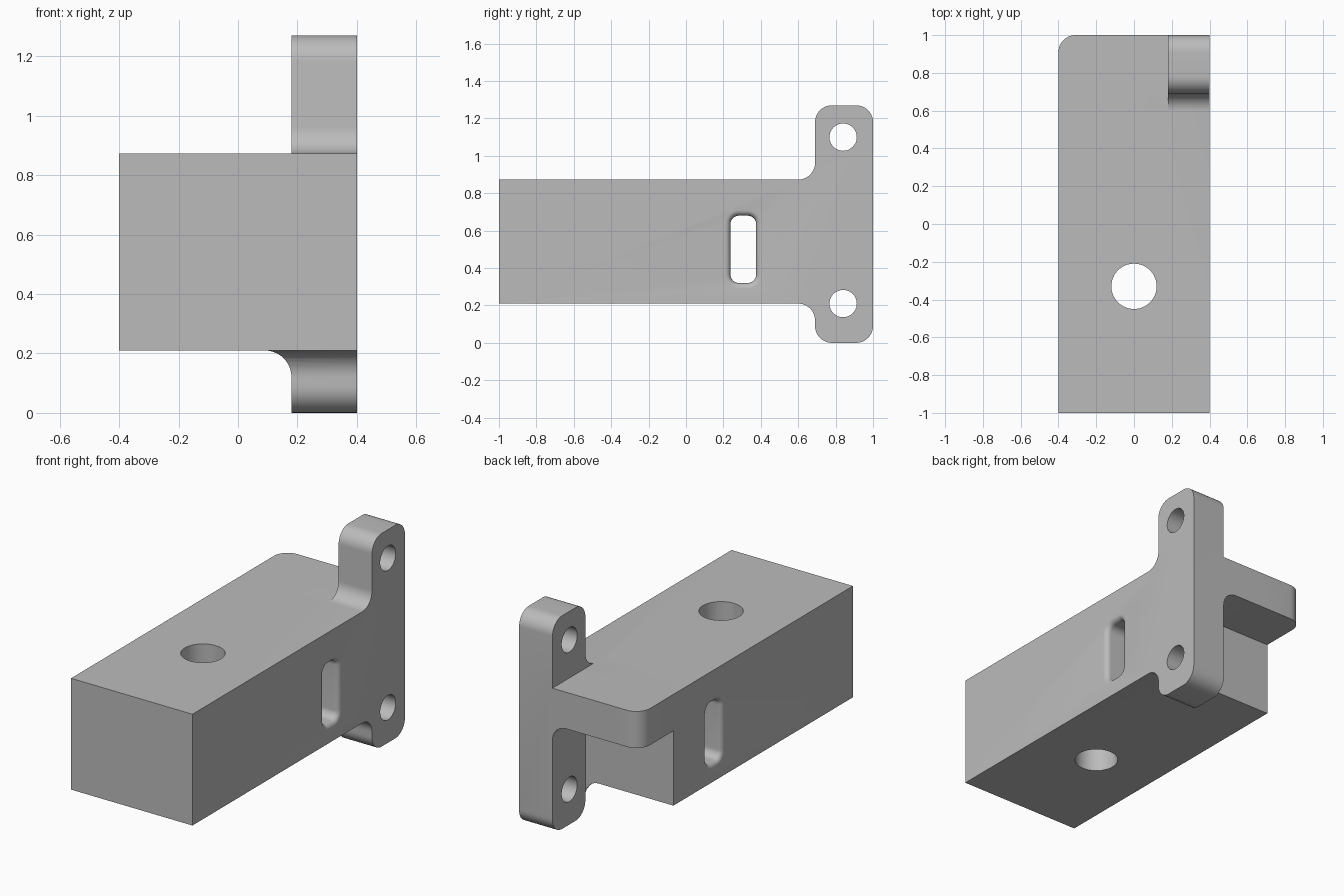
import bpy, bmesh, math
from mathutils import Vector

cube = bpy.data.objects.get("Cube")
if cube:
    bpy.data.objects.remove(cube, do_unlink=True)

grey = bpy.data.materials.new("plain_grey")
grey.use_nodes = True
COLOUR = (0.5, 0.5, 0.5, 1)
grey.diffuse_color = COLOUR
grey.node_tree.nodes["Principled BSDF"].inputs["Base Color"].default_value = COLOUR

R = 0.09                      # common fillet radius
BOTTOM, TOP = 0.21, 0.873     # block height range
INNER, STEP = 0.18, 0.69      # flange inner side and front side


def rounded(corners, steps=10):
    """Outline from (u, v, radius) corners, with arcs at rounded ones."""
    out = []
    for i, (u, v, r) in enumerate(corners):
        p = Vector((u, v))
        if r == 0:
            out.append(p)
            continue
        a = (Vector(corners[i - 1][:2]) - p).normalized()
        b = (Vector(corners[(i + 1) % len(corners)][:2]) - p).normalized()
        d = r / math.tan(a.angle(b) / 2)
        start, end = p + a * d, p + b * d
        centre = p + (a + b).normalized() * math.hypot(r, d)
        s, e = start - centre, end - centre
        sweep = s.angle(e)
        for k in range(steps + 1):
            t = sweep * k / steps
            out.append(centre + (s * math.sin(sweep - t) + e * math.sin(t)) / math.sin(sweep))
    return out


def circle(u, v, r, n=48):
    return [Vector((u + r * math.cos(math.tau * k / n), v + r * math.sin(math.tau * k / n)))
            for k in range(n)]


PLACE = {"x": lambda p, w: (w, p.x, p.y),
         "y": lambda p, w: (p.x, w, p.y),
         "z": lambda p, w: (p.x, p.y, w)}


def loft(name, axis, rings):
    """Closed solid through (outline, position) rings along an axis."""
    bm = bmesh.new()
    loops = [[bm.verts.new(PLACE[axis](p, w)) for p in outline] for outline, w in rings]
    for lo, hi in zip(loops, loops[1:]):
        for i in range(len(lo)):
            bm.faces.new((lo[i - 1], lo[i], hi[i], hi[i - 1]))
    bm.faces.new(loops[0])
    bm.faces.new(loops[-1])
    bmesh.ops.recalc_face_normals(bm, faces=bm.faces)
    mesh = bpy.data.meshes.new(name)
    bm.to_mesh(mesh)
    bm.free()
    obj = bpy.data.objects.new(name, mesh)
    bpy.context.collection.objects.link(obj)
    return obj


def prism(name, axis, outline, lo, hi):
    return loft(name, axis, [(outline, lo), (outline, hi)])


def cut(target, cutter):
    mod = target.modifiers.new("cut", "BOOLEAN")
    mod.operation, mod.solver, mod.object = "DIFFERENCE", "EXACT", cutter
    bpy.context.view_layer.objects.active = target
    bpy.ops.object.modifier_apply(modifier=mod.name)
    bpy.data.objects.remove(cutter, do_unlink=True)


# T-shaped side profile: long block with a tall rear flange
profile = rounded([(-1, BOTTOM, 0), (STEP, BOTTOM, R), (STEP, 0, R), (1, 0, R),
                   (1, 1.27, R), (STEP, 1.27, R), (STEP, TOP, R), (-1, TOP, 0)])
bracket = prism("mounting_bracket", "x", profile, -0.4, 0.4)
bracket.data.materials.append(grey)

# Trim the flange to one side, above and below the block
cut(bracket, prism("upper_trim", "y",
                   rounded([(-1, TOP, 0), (INNER, TOP, 0), (INNER, 2, 0), (-1, 2, 0)]), 0.5, 1.5))


def under_trim(name, ceiling, front):
    section = rounded([(-1, -1, 0), (INNER, -1, 0), (INNER, ceiling, R), (-1, ceiling, 0)])
    cut(bracket, prism(name, "y", section, front, 1.5))


under_trim("lower_trim", BOTTOM, 0.5)
under_trim("shelf_pocket", 0.655, STEP)

# Round the free corner of the shelf
corner = rounded([(-0.4, 0.5, 0), (-0.4, 1, R), (0, 1, 0), (0, 1.5, 0), (-1, 1.5, 0), (-1, 0.5, 0)])
cut(bracket, prism("shelf_corner", "z", corner, 0.4, 1.1))

# Round holes: one through the block, two through the flange
cut(bracket, prism("block_hole", "z", circle(0, -0.33, 0.12), -1, 2))
for z in (BOTTOM, 1.1):
    cut(bracket, prism("flange_hole", "x", circle(0.84, z, 0.073), 0.1, 1))


# Cross slot with softened rims on both sides
def slot_outline(grow):
    y0, y1, z0, z1 = 0.238 - grow, 0.375 + grow, 0.32 - grow, 0.68 + grow
    r = 0.045 + grow
    return rounded([(y0, z0, r), (y1, z0, r), (y1, z1, r), (y0, z1, r)])


RIM = 0.03
half = []
for k in range(7):
    t = math.pi / 2 * k / 6
    half.append((RIM * (1 - math.cos(t)), 0.4 - RIM + RIM * math.sin(t)))
half.append((RIM, 0.5))
stations = [(g, -x) for g, x in reversed(half)] + half
cut(bracket, loft("cross_slot", "x", [(slot_outline(g), x) for g, x in stations]))

# Smooth the curved surfaces and keep hard edges
bpy.ops.object.select_all(action="DESELECT")
bracket.select_set(True)
bpy.context.view_layer.objects.active = bracket
bpy.ops.object.shade_smooth_by_angle(angle=math.radians(30))
